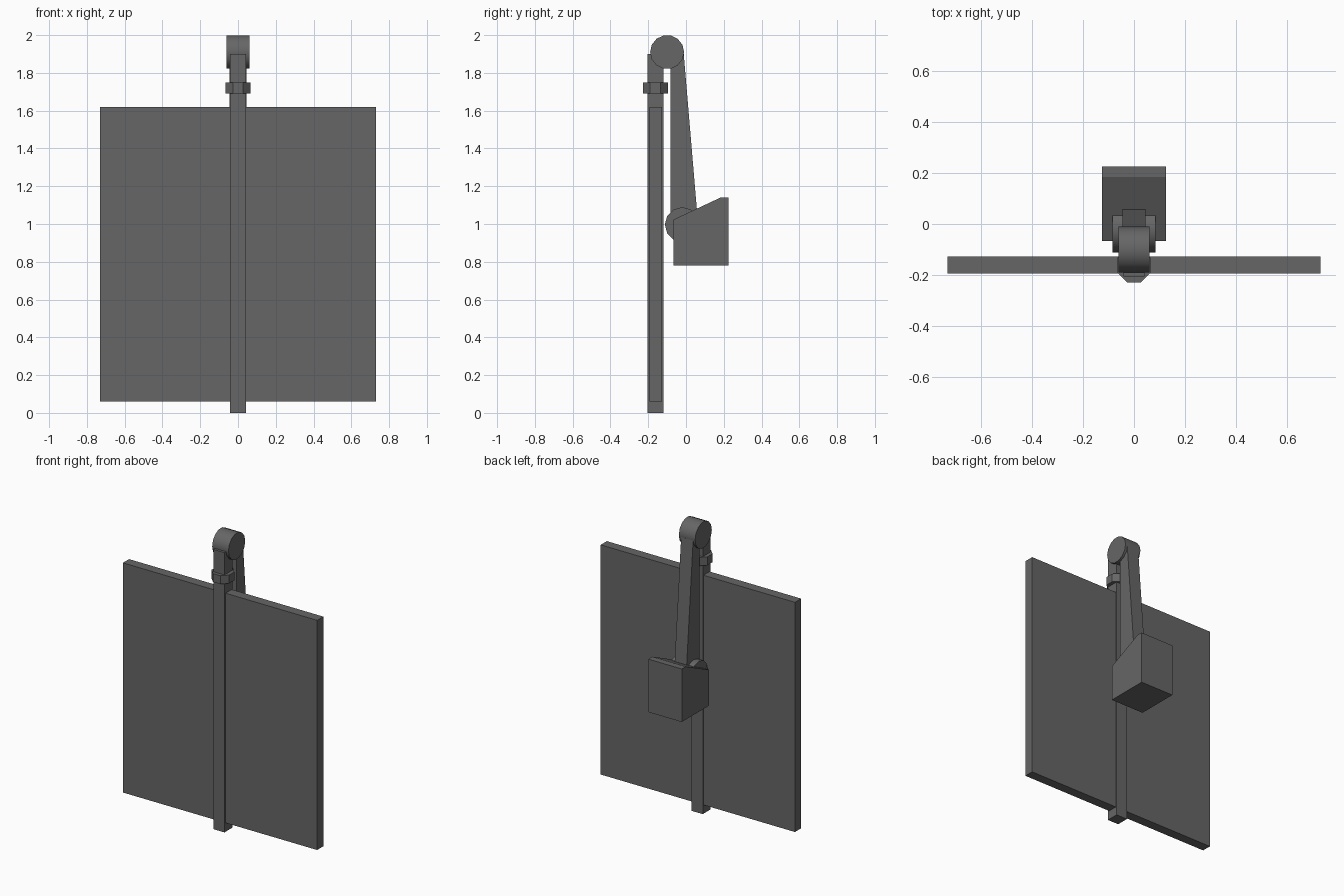
import bpy, bmesh, math
from mathutils import Matrix

if "Cube" in bpy.data.objects:
    bpy.data.objects.remove(bpy.data.objects["Cube"])

grey = bpy.data.materials.new("dark grey")
grey.diffuse_color = (0.133, 0.133, 0.133, 1)
grey.use_nodes = True
grey.node_tree.nodes["Principled BSDF"].inputs["Base Color"].default_value = grey.diffuse_color


def add(name, bm, smooth=False):
    bmesh.ops.recalc_face_normals(bm, faces=bm.faces)
    me = bpy.data.meshes.new(name)
    bm.to_mesh(me)
    bm.free()
    me.materials.append(grey)
    ob = bpy.data.objects.new(name, me)
    bpy.context.collection.objects.link(ob)
    if smooth:
        bpy.ops.object.select_all(action='DESELECT')
        ob.select_set(True)
        bpy.context.view_layer.objects.active = ob
        bpy.ops.object.shade_smooth_by_angle(angle=math.radians(40))
    return ob


def side_profile(name, pts, x0, x1):
    """Extrude a (y, z) outline along x."""
    bm = bmesh.new()
    a = [bm.verts.new((x0, y, z)) for y, z in pts]
    b = [bm.verts.new((x1, y, z)) for y, z in pts]
    bm.faces.new(a)
    bm.faces.new(b)
    for i in range(len(pts)):
        j = (i + 1) % len(pts)
        bm.faces.new((a[i], a[j], b[j], b[i]))
    return add(name, bm)


def box(name, x, y0, y1, z0, z1):
    return side_profile(name, [(y0, z0), (y1, z0), (y1, z1), (y0, z1)], -x, x)


def drum(name, sides, r, depth, loc, axis, turn=0.0, smooth=False):
    bm = bmesh.new()
    m = Matrix.Translation(loc)
    if axis == 'X':
        m = m @ Matrix.Rotation(math.pi / 2, 4, 'Y')
    m = m @ Matrix.Rotation(turn, 4, 'Z')
    bmesh.ops.create_cone(bm, cap_ends=True, segments=sides, radius1=r,
                          radius2=r, depth=depth, matrix=m)
    return add(name, bm, smooth)


# Flat panel and the upright post running through it
box("panel", 0.73, -0.193, -0.127, 0.06, 1.62)
box("post", 0.042, -0.205, -0.12, 0, 1.9)

# Octagonal collar near the top of the post
drum("collar", 8, 0.072, 0.057, (0, -0.162, 1.72), 'Z', math.pi / 8)

# Upper and lower pivots
drum("upper_pivot", 14, 0.09, 0.122, (0, -0.1, 1.91), 'X', smooth=True)
drum("lower_pivot", 12, 0.092, 0.168, (0, -0.02, 0.997), 'X', smooth=True)

# Tapered swinging arm
side_profile("arm", [(-0.083, 1.9), (-0.012, 1.9), (0.064, 1.0), (-0.083, 0.95)],
             -0.045, 0.045)

# Counterweight block with sloped top
side_profile("counterweight", [(-0.067, 0.78), (0.225, 0.78), (0.225, 1.14),
                               (0.183, 1.14), (-0.067, 1.023)], -0.126, 0.126)
